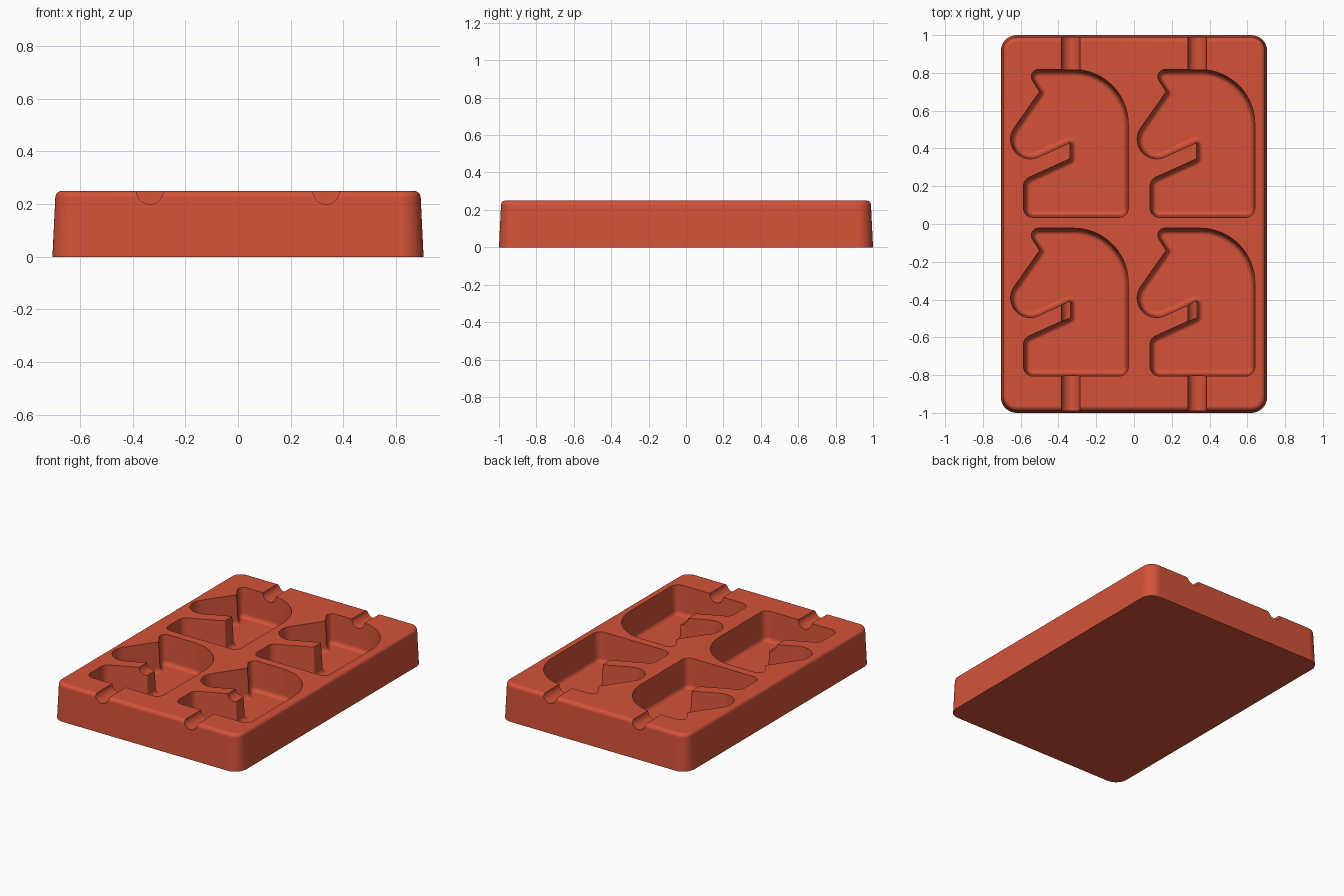
import bpy, bmesh, math
from mathutils import Vector, Matrix

cube = bpy.data.objects.get("Cube")
if cube:
    bpy.data.objects.remove(cube, do_unlink=True)

# Colour
red = bpy.data.materials.new("coral_red_silicone")
red.use_nodes = True
colour = (0.66, 0.085, 0.04, 1)
red.diffuse_color = colour
red.node_tree.nodes["Principled BSDF"].inputs["Base Color"].default_value = colour


def rounded_outline(corners, inset):
    """Counter-clockwise (x, y, radius) corners, rounded and moved inward."""
    points = []
    count = len(corners)
    for i, (x, y, radius) in enumerate(corners):
        here = Vector((x, y))
        before = (here - Vector(corners[i - 1][:2])).normalized()
        after = (Vector(corners[(i + 1) % count][:2]) - here).normalized()
        n1, n2 = Vector((-before.y, before.x)), Vector((-after.y, after.x))
        turn = math.atan2(before.x * after.y - before.y * after.x, before.dot(after))
        bend = radius if turn > 0 else -radius
        centre = here + (n1 + n2) / (1 + n1.dot(n2)) * bend
        steps = max(3, math.ceil(abs(turn) / math.radians(6)))
        for k in range(steps + 1):
            n = Matrix.Rotation(turn * k / steps, 2) @ n1
            points.append(centre - n * (bend - inset))
    return points


def finish(name, bm):
    bmesh.ops.recalc_face_normals(bm, faces=bm.faces[:])
    mesh = bpy.data.meshes.new(name)
    bm.to_mesh(mesh)
    bm.free()
    mesh.materials.append(red)
    obj = bpy.data.objects.new(name, mesh)
    bpy.context.collection.objects.link(obj)
    return obj


def loft(name, corners, layers, shift=(0, 0)):
    """Stack inset copies of an outline; layers are (inset, z)."""
    bm = bmesh.new()
    rings = [[bm.verts.new((p.x + shift[0], p.y + shift[1], z))
              for p in rounded_outline(corners, inset)] for inset, z in layers]
    for low, high in zip(rings, rings[1:]):
        for i in range(len(low)):
            bm.faces.new((low[i - 1], low[i], high[i], high[i - 1]))
    bm.faces.new(rings[0])
    bm.faces.new(rings[-1])
    return finish(name, bm)


def fillet(inset, z, width, rise, steps=6):
    """Quarter-round from an upright wall to a flat face."""
    angles = [math.pi / 2 * k / steps for k in range(steps + 1)]
    return [(inset + width * (1 - math.cos(a)), z + rise * math.sin(a)) for a in angles]


# Tray block with drafted walls and a rounded top rim
W, L, H = 0.705, 1.0, 0.25
block = [(-W, -L, 0.085), (W, -L, 0.085), (W, L, 0.085), (-W, L, 0.085)]
tray = loft("mould_tray", block, [(0, 0)] + fillet(0.011, H - 0.025, 0.025, 0.025))

# Horse-head pockets with a rounded floor edge
head = [(-0.585, 0.035, 0.05), (-0.03, 0.035, 0.05), (-0.03, 0.818, 0.29),
        (-0.575, 0.818, 0.038), (-0.5, 0.70, 0.006), (-0.855, 0.195, 0.104),
        (-0.34, 0.43, 0.006), (-0.34, 0.345, 0.006), (-0.585, 0.234, 0.05)]
pocket_layers = [(-0.003, 0.3), (0, H)] + fillet(0.01, 0.08, 0.025, -0.03)
cutters = [loft("pocket_cutter", head, pocket_layers, (dx, dy))
           for dx in (0, 0.67) for dy in (0, -0.84)]

# Half-round stick channels from the end walls into the pockets
for x in (-0.335, 0.335):
    for y0, y1 in ((-1.1, -0.3), (0.6, 1.1)):
        bm = bmesh.new()
        place = Matrix.Translation((x, (y0 + y1) / 2, H)) @ Matrix.Rotation(math.pi / 2, 4, "X")
        bmesh.ops.create_cone(bm, cap_ends=True, segments=40, radius1=0.05, radius2=0.05,
                              depth=y1 - y0, matrix=place)
        cutters.append(finish("channel_cutter", bm))

# Carve the tray
bpy.ops.object.select_all(action="DESELECT")
bpy.context.view_layer.objects.active = tray
tray.select_set(True)
for cutter in cutters:
    cutter.hide_render = True
    mod = tray.modifiers.new("carve", "BOOLEAN")
    mod.operation = "DIFFERENCE"
    mod.solver = "EXACT"
    mod.object = cutter
    bpy.ops.object.modifier_apply(modifier=mod.name)
    bpy.data.objects.remove(cutter, do_unlink=True)

# Smooth shading with crisp cut edges
bpy.ops.object.shade_smooth_by_angle(angle=math.radians(30))
weighted = tray.modifiers.new("flat_face_normals", "WEIGHTED_NORMAL")
weighted.keep_sharp = True
